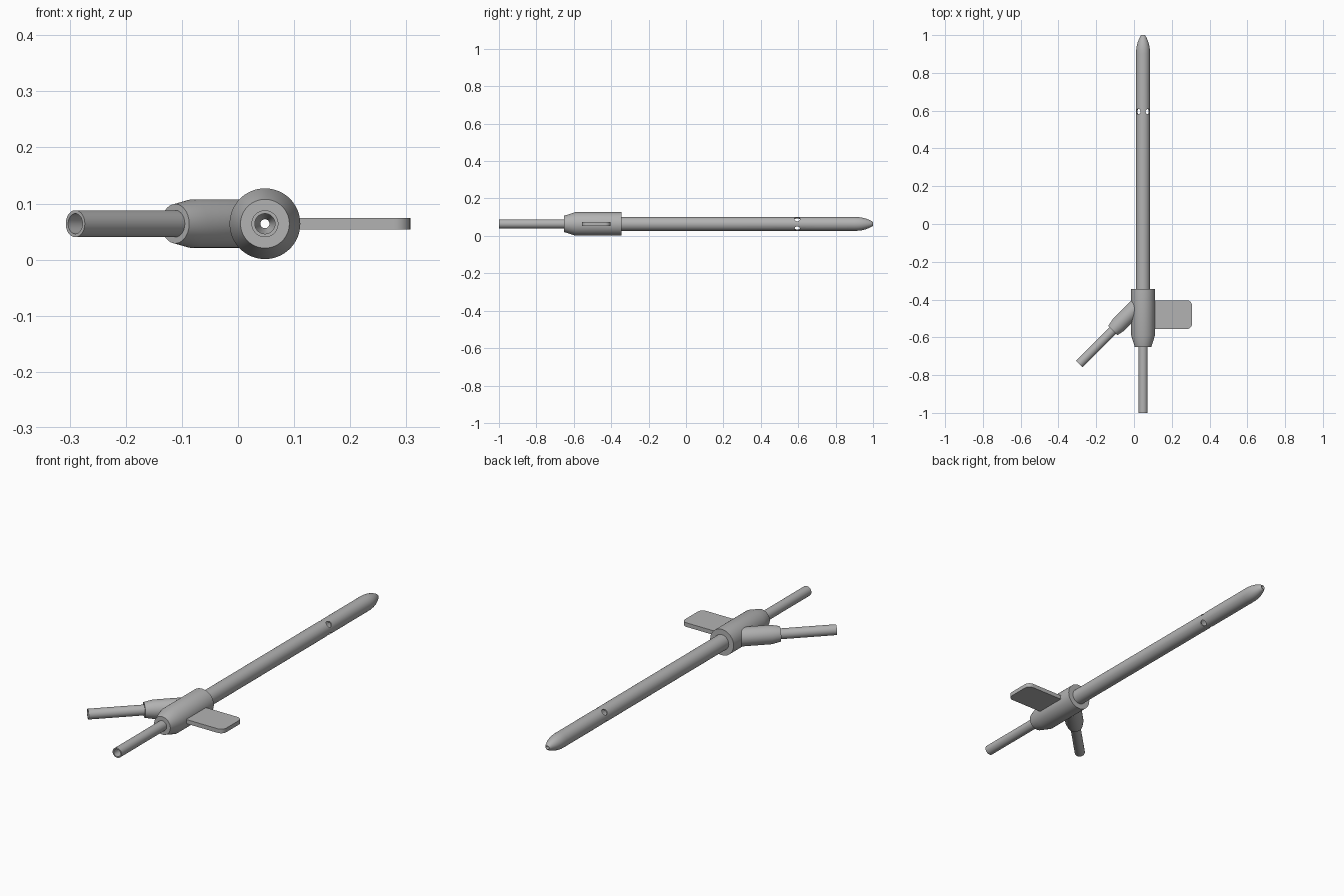
import bpy, bmesh
from math import pi, sin, cos
from mathutils import Vector

if "Cube" in bpy.data.objects:
    bpy.data.objects.remove(bpy.data.objects["Cube"], do_unlink=True)

AX, AZ = 0.048, 0.064            # main axis runs along y through here
MAIN = Vector((AX, 0, AZ))
JOINT = Vector((AX, -0.404, AZ))  # where the side branch meets the main axis
BACK = Vector((0, 1, 0))
SIDE = Vector((-1, -1, 0)).normalized()

grey = bpy.data.materials.new("satin_grey")
grey.use_nodes = True
colour = (0.45, 0.45, 0.45, 1)
grey.diffuse_color = colour
grey.node_tree.nodes["Principled BSDF"].inputs["Base Color"].default_value = colour


def finish(name, bm):
    bmesh.ops.recalc_face_normals(bm, faces=bm.faces)
    mesh = bpy.data.meshes.new(name)
    bm.to_mesh(mesh)
    bm.free()
    ob = bpy.data.objects.new(name, mesh)
    mesh.materials.append(grey)
    bpy.context.collection.objects.link(ob)
    return ob


def lathe(name, origin, direction, profile, steps=64):
    """Revolve a closed loop of (distance along axis, radius) points."""
    bm = bmesh.new()
    vs = [bm.verts.new((r, 0, t)) for t, r in profile]
    es = [bm.edges.new((v, vs[(i + 1) % len(vs)])) for i, v in enumerate(vs)]
    bmesh.ops.spin(bm, geom=vs + es, axis=(0, 0, 1), cent=(0, 0, 0),
                   angle=2 * pi, steps=steps)
    bmesh.ops.remove_doubles(bm, verts=bm.verts, dist=1e-5)
    loose = [e for e in bm.edges if not e.link_faces]
    bmesh.ops.delete(bm, geom=loose, context='EDGES')
    turn = direction.to_track_quat('Z', 'Y').to_matrix()
    for v in bm.verts:
        v.co = turn @ v.co + origin
    return finish(name, bm)


def rod(name, origin, direction, start, end, radius):
    return lathe(name, origin, direction,
                 [(start, 0), (start, radius), (end, radius), (end, 0)])


def tube(name, origin, direction, start, end, outer, inner):
    return lathe(name, origin, direction,
                 [(start, inner), (start, outer), (end, outer), (end, inner)])


def cut(ob, cutters):
    bpy.context.view_layer.objects.active = ob
    for c in cutters:
        m = ob.modifiers.new("cut", 'BOOLEAN')
        m.operation, m.solver, m.object = 'DIFFERENCE', 'EXACT', c
        bpy.ops.object.modifier_apply(modifier=m.name)


# Long hollow shaft with a rounded, open nose
nose = [(0.9, 0.037), (0.92, 0.0365), (0.94, 0.034), (0.96, 0.029),
        (0.975, 0.0235), (0.988, 0.0175), (0.996, 0.013), (1.0, 0.009)]
shaft = lathe("main_shaft", MAIN, BACK,
              [(-0.4, 0.03), (-0.4, 0.037)] + nose
              + [(0.995, 0.008), (0.97, 0.008), (0.93, 0.028), (0.9, 0.03)])

# Four diagonal ports through the shaft wall
ports = [rod("port_cutter", MAIN + Vector((0, 0.595, 0)), Vector((s, 0, 1)),
             -0.06, 0.06, 0.015) for s in (-1, 1)]
cut(shaft, ports)

# Hub with tapered front, and the angled sleeve growing out of it
hub = lathe("hub", MAIN, BACK, [(-0.652, 0), (-0.652, 0.0435), (-0.59, 0.063),
                                (-0.345, 0.063), (-0.345, 0)])
sleeve = lathe("side_sleeve", JOINT, SIDE, [(0, 0), (0, 0.043), (0.185, 0.043),
                                            (0.226, 0.035), (0.226, 0)])
main_bore = rod("main_bore_cutter", MAIN, BACK, -0.7, -0.39, 0.0182)
shaft_seat = rod("seat_cutter", MAIN, BACK, -0.395, -0.3, 0.0365)
side_bore = rod("side_bore_cutter", JOINT, SIDE, 0, 0.3, 0.0182)
cut(hub, [main_bore, shaft_seat, side_bore])
cut(sleeve, [main_bore, shaft_seat, side_bore])

# Thin hollow tubes: one straight out of the front, one out of the sleeve
front_tube = tube("front_tube", MAIN, BACK, -1.0, -0.5, 0.024, 0.018)
side_tube = tube("side_tube", JOINT, SIDE, 0.1, 0.478, 0.024, 0.018)

# Mounting tab with rounded outer corners and a bolt hole
X1, Y0, Y1, R = 0.307, -0.556, -0.404, 0.028
outline = [(AX + 0.03, Y0)]
for cy, a0 in ((Y0 + R, -pi / 2), (Y1 - R, 0)):
    for i in range(11):
        a = a0 + i * pi / 20
        outline.append((X1 - R + R * cos(a), cy + R * sin(a)))
outline.append((AX + 0.03, Y1))
bm = bmesh.new()
base = bm.faces.new([bm.verts.new((x, y, AZ - 0.01)) for x, y in outline])
top = bmesh.ops.extrude_face_region(bm, geom=[base])["geom"]
bmesh.ops.translate(bm, vec=(0, 0, 0.02),
                    verts=[g for g in top if isinstance(g, bmesh.types.BMVert)])
tab = finish("mounting_tab", bm)
bolt = rod("bolt_hole_cutter", Vector((0.243, -0.48, AZ)), Vector((0, 0, 1)),
           -0.05, 0.05, 0.027)
cut(tab, [bolt])

# Remove the cutters, then smooth the round surfaces
for c in ports + [main_bore, shaft_seat, side_bore, bolt]:
    bpy.data.objects.remove(c, do_unlink=True)
bpy.ops.object.select_all(action='DESELECT')
for ob in (shaft, hub, sleeve, front_tube, side_tube, tab):
    ob.select_set(True)
bpy.context.view_layer.objects.active = shaft
bpy.ops.object.shade_smooth_by_angle(angle=0.5)
